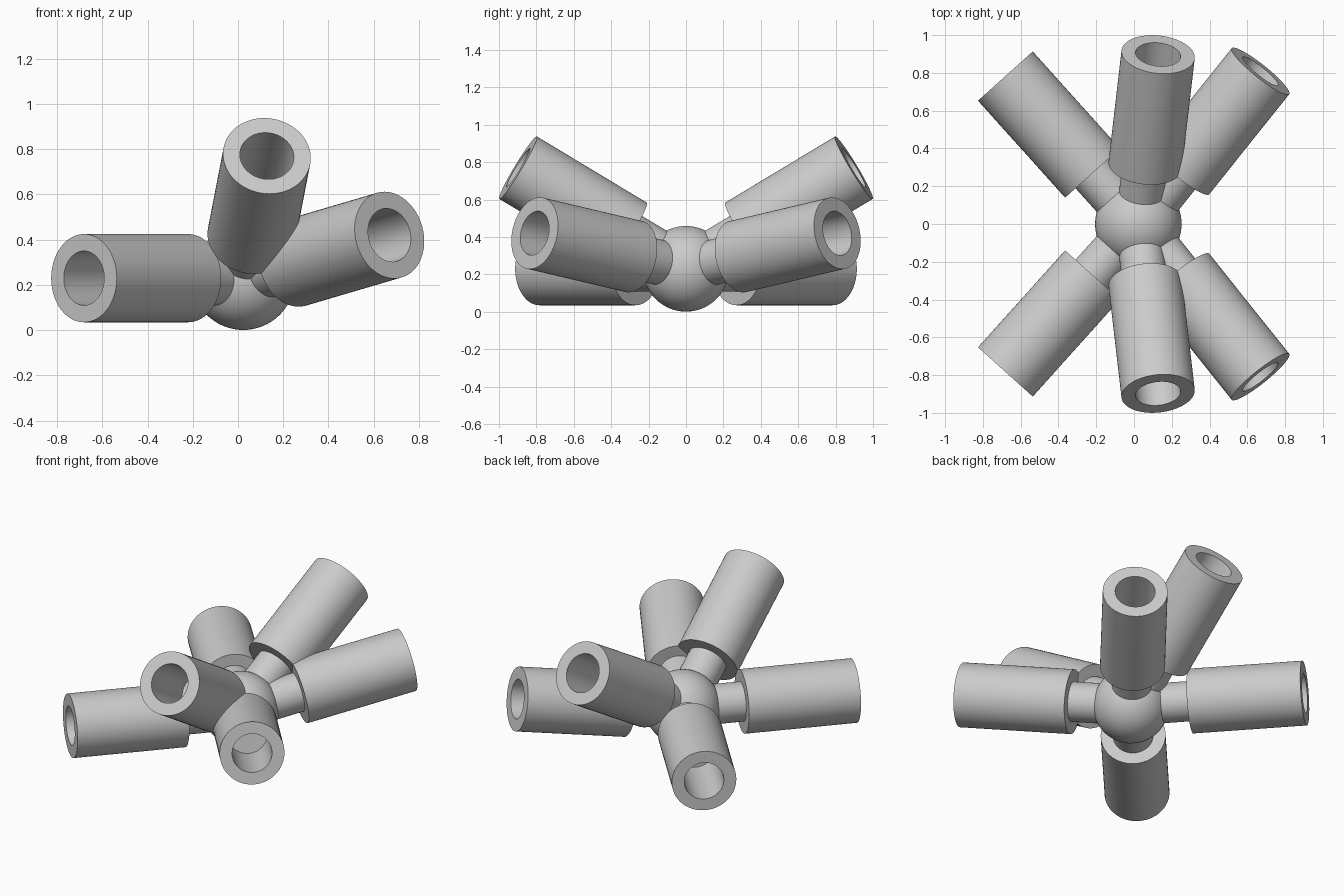
import bpy, bmesh, math
from mathutils import Vector

cube = bpy.data.objects.get("Cube")
if cube:
    bpy.data.objects.remove(cube, do_unlink=True)

HUB = Vector((0.023, 0, 0.23))
HUB_R, ROD_R, TUBE_R, BORE_R = 0.229, 0.121, 0.195, 0.12
TUBE_START, TUBE_END, BORE_FLOOR = 0.363, 1.053, 0.6

# Single plain grey
grey = bpy.data.materials.new("light_grey")
grey.use_nodes = True
colour = (0.6, 0.6, 0.6, 1)
grey.diffuse_color = colour
grey.node_tree.nodes["Principled BSDF"].inputs["Base Color"].default_value = colour


def finish(bm, name):
    bmesh.ops.recalc_face_normals(bm, faces=bm.faces)
    mesh = bpy.data.meshes.new(name)
    bm.to_mesh(mesh)
    bm.free()
    mesh.materials.append(grey)
    obj = bpy.data.objects.new(name, mesh)
    bpy.context.collection.objects.link(obj)
    obj.location = HUB
    bpy.ops.object.select_all(action='DESELECT')
    obj.select_set(True)
    bpy.context.view_layer.objects.active = obj
    bpy.ops.object.shade_smooth_by_angle(angle=math.radians(35))
    return obj


def arm(name, direction):
    # Stem, sleeve and blind bore turned from one profile about z
    profile = [(0, 0.1), (ROD_R, 0.1), (ROD_R, TUBE_START), (TUBE_R, TUBE_START),
               (TUBE_R, TUBE_END), (BORE_R, TUBE_END), (BORE_R, BORE_FLOOR), (0, BORE_FLOOR)]
    bm = bmesh.new()
    verts = [bm.verts.new((r, 0, z)) for r, z in profile]
    edges = [bm.edges.new(pair) for pair in zip(verts, verts[1:])]
    bmesh.ops.spin(bm, geom=verts + edges, cent=(0, 0, 0), axis=(0, 0, 1),
                   angle=math.tau, steps=64, use_merge=True)
    bmesh.ops.remove_doubles(bm, verts=bm.verts, dist=0.0001)
    obj = finish(bm, name)
    obj.rotation_euler = Vector(direction).to_track_quat('Z', 'Y').to_euler()


# Central ball
bm = bmesh.new()
bmesh.ops.create_uvsphere(bm, u_segments=64, v_segments=32, radius=HUB_R)
finish(bm, "hub_ball")

# Three arms on the front, mirrored to the back
for side, s in (("front", -1), ("back", 1)):
    arm(side + "_right_arm", (-0.703, 0.782 * s, 0))
    arm(side + "_upper_arm", (0.105, 0.90 * s, 0.542))
    arm(side + "_left_arm", (0.645, 0.807 * s, 0.19))
